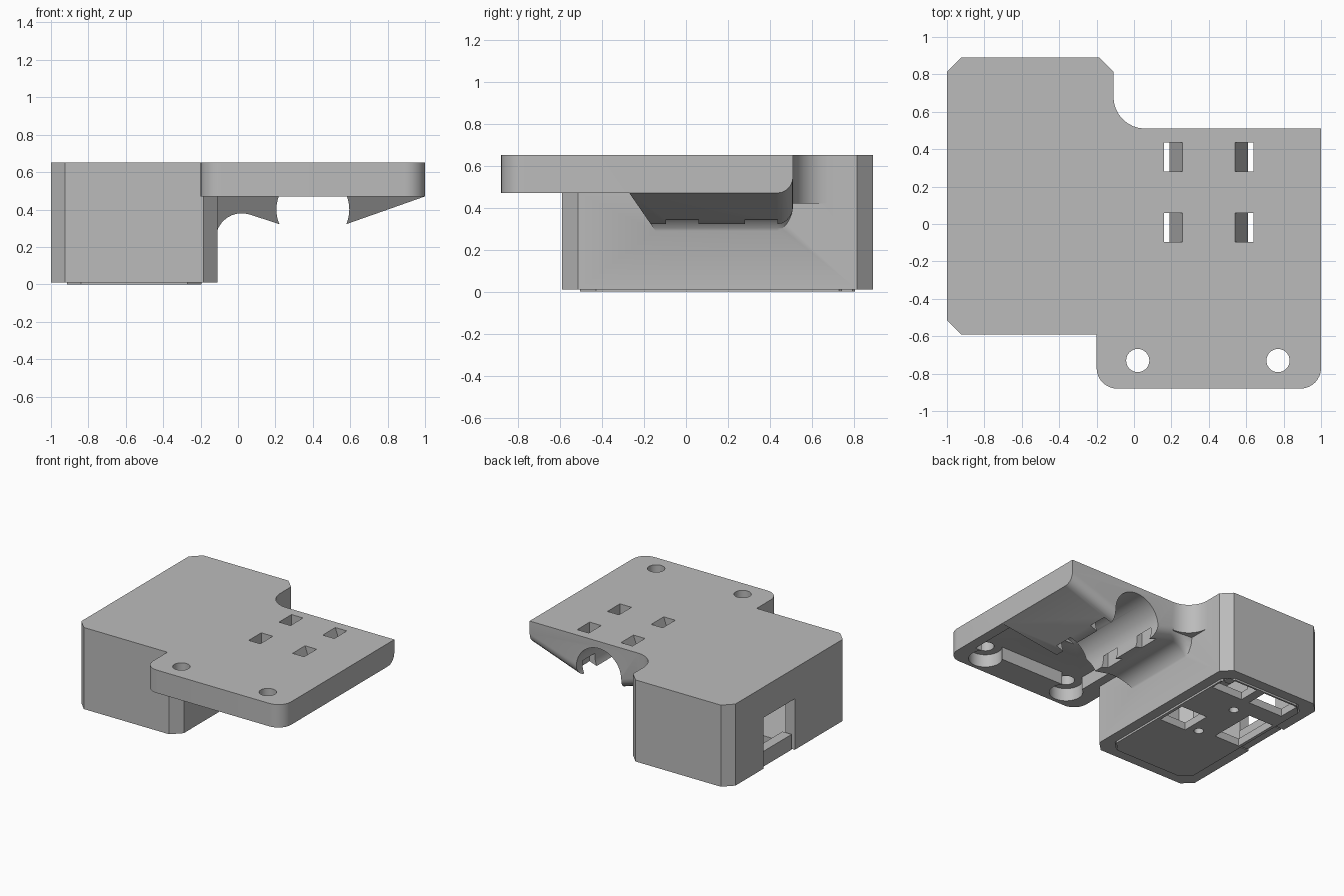
import bpy, bmesh
from math import sin, cos, pi, radians
from mathutils import Vector

cube = bpy.data.objects.get("Cube")
if cube:
    bpy.data.objects.remove(cube, do_unlink=True)

grey = bpy.data.materials.new("light_grey_plastic")
grey.use_nodes = True
grey.diffuse_color = (0.5, 0.5, 0.5, 1)
grey.node_tree.nodes["Principled BSDF"].inputs["Base Color"].default_value = (0.5, 0.5, 0.5, 1)


def arc(cx, cy, r, start, end, n=8):
    """Points on an arc, angles in degrees."""
    angles = [radians(start + (end - start) * i / n) for i in range(n + 1)]
    return [(cx + r * cos(a), cy + r * sin(a)) for a in angles]


def finish(name, bm):
    bmesh.ops.recalc_face_normals(bm, faces=bm.faces)
    mesh = bpy.data.meshes.new(name)
    bm.to_mesh(mesh)
    bm.free()
    mesh.materials.append(grey)
    obj = bpy.data.objects.new(name, mesh)
    bpy.context.collection.objects.link(obj)
    return obj


def prism(name, outline, lo, hi, along_y=False):
    """Extrude an outline along z, or an x-z outline along y."""
    bm = bmesh.new()
    rings = []
    for h in (lo, hi):
        rings.append([bm.verts.new((a, h, b) if along_y else (a, b, h)) for a, b in outline])
    bm.faces.new(rings[0])
    bm.faces.new(rings[1])
    n = len(outline)
    for i in range(n):
        j = (i + 1) % n
        bm.faces.new((rings[0][i], rings[0][j], rings[1][j], rings[1][i]))
    return finish(name, bm)


def rect(x0, x1, y0, y1):
    return [(x0, y0), (x1, y0), (x1, y1), (x0, y1)]


def chamfered(x0, x1, y0, y1, c):
    return [(x0 + c, y0), (x1 - c, y0), (x1, y0 + c), (x1, y1 - c),
            (x1 - c, y1), (x0 + c, y1), (x0, y1 - c), (x0, y0 + c)]


def boolean(target, tools, operation):
    """Apply each tool to the target and remove the tool."""
    for tool in tools:
        mod = target.modifiers.new("cut", 'BOOLEAN')
        mod.operation = operation
        mod.solver = 'EXACT'
        mod.object = tool
        bpy.context.view_layer.update()
        result = bpy.data.meshes.new_from_object(
            target.evaluated_get(bpy.context.evaluated_depsgraph_get()))
        target.modifiers.clear()
        target.data = result
        bpy.data.objects.remove(tool, do_unlink=True)


# Electronics housing
def housing_outline(inset, c=0.075):
    return chamfered(-1 + inset, -0.11 - inset, -0.59 + inset, 0.89 - inset, c)


body = prism("housing_and_mount", housing_outline(0), 0.01, 0.65)

# Mounting plate with rounded front corners
plate = prism("plate", arc(-0.09, -0.77, 0.11, 180, 270) + arc(0.89, -0.77, 0.11, 270, 360)
              + [(1, 0.43), (-0.2, 0.43)], 0.47, 0.65)

# Concave corner between plate and housing
corner = prism("corner", [(-0.2, 0.4), (0.06, 0.4)] + arc(0.06, 0.68, 0.17, 270, 180)
               + [(-0.2, 0.68)], 0.42, 0.65)

# Tube clip: underside profile, sloped front end, rounded rear lower edge
under = ([(-0.2, 0.24)] + arc(0.02, 0.24, 0.14, 180, 72)
         + [(0.22, 0.322), (0.58, 0.322), (1, 0.47)])
clip = prism("clip", under + [(1, 0.65), (-0.2, 0.65)], -0.27, 0.51, True)
bm = bmesh.new()
bm.from_mesh(clip.data)
for v in bm.verts:
    if v.co.y < 0:
        v.co.y += (0.47 - v.co.z) * 0.69
rear = []
for e in bm.edges:
    a, b = (v.co for v in e.verts)
    if min(a.y, b.y) > 0.5 and max(a.z, b.z) < 0.48:
        rear.append(e)
bmesh.ops.bevel(bm, geom=rear, offset=0.075, segments=5, profile=0.5, affect='EDGES')
bmesh.ops.recalc_face_normals(bm, faces=bm.faces)
bm.to_mesh(clip.data)
bm.free()

boolean(body, [plate, corner, clip], 'UNION')

# Housing cavity, connector opening, plate recess and tube channel
cutters = [
    prism("cavity", housing_outline(0.08), -0.2, 0.58),
    prism("connector_opening", rect(-1.1, -0.85, 0.08, 0.47), -0.2, 0.41),
    prism("plate_recess", rect(-0.04, 0.92, -0.66, -0.27), 0.3, 0.57),
    prism("channel", arc(0.4, 0.4, 0.195, 0, 352.5, 47), -0.3, 0.7, True),
]

# Screw holes with round pockets
for x in (0.02, 0.77):
    cutters.append(prism("pocket", arc(x, -0.73, 0.12, 0, 348.75, 31), 0.3, 0.57))
    cutters.append(prism("screw_hole", arc(x, -0.73, 0.062, 0, 348.75, 31), 0.3, 0.8))

# Strap slots, mirrored across the channel
slot = [(0.14, 0.7), (0.24, 0.7), (0.24, 0.2), (0.15, 0.2), (0.15, 0.33), (0.21, 0.45), (0.14, 0.65)]
for y in (-0.095, 0.28):
    for side in (-1, 1):
        cutters.append(prism("slot", [(0.4 + side * x, z) for x, z in slot], y, y + 0.155, True))
boolean(body, cutters, 'DIFFERENCE')

# Bottom cover with openings
cover = prism("bottom_cover", housing_outline(0.086), 0, 0.06)
windows = [rect(-0.45, -0.22, 0.03, 0.27), rect(-0.89, -0.67, 0.1, 0.48),
           rect(-0.48, -0.21, 0.62, 0.79), rect(-0.85, -0.55, 0.62, 0.79)]
windows += [arc(-0.535, y, 0.035, 0, 345, 23) for y in (0.08, 0.47)]
boolean(cover, [prism("window", w, -0.1, 0.2) for w in windows], 'DIFFERENCE')

# Sill below the connector opening
sill = prism("connector_sill", rect(-0.98, -0.9, 0.09, 0.46), 0.01, 0.13)

# Inner support posts
posts = [prism("support_post", arc(x, 0.7, 0.035, 0, 337.5, 15), 0.05, 0.59)
         for x in (-0.3, -0.515)]

for obj in [body, cover, sill] + posts:
    bpy.ops.object.select_all(action='DESELECT')
    obj.select_set(True)
    bpy.context.view_layer.objects.active = obj
    bpy.ops.object.shade_smooth_by_angle(angle=radians(30))
